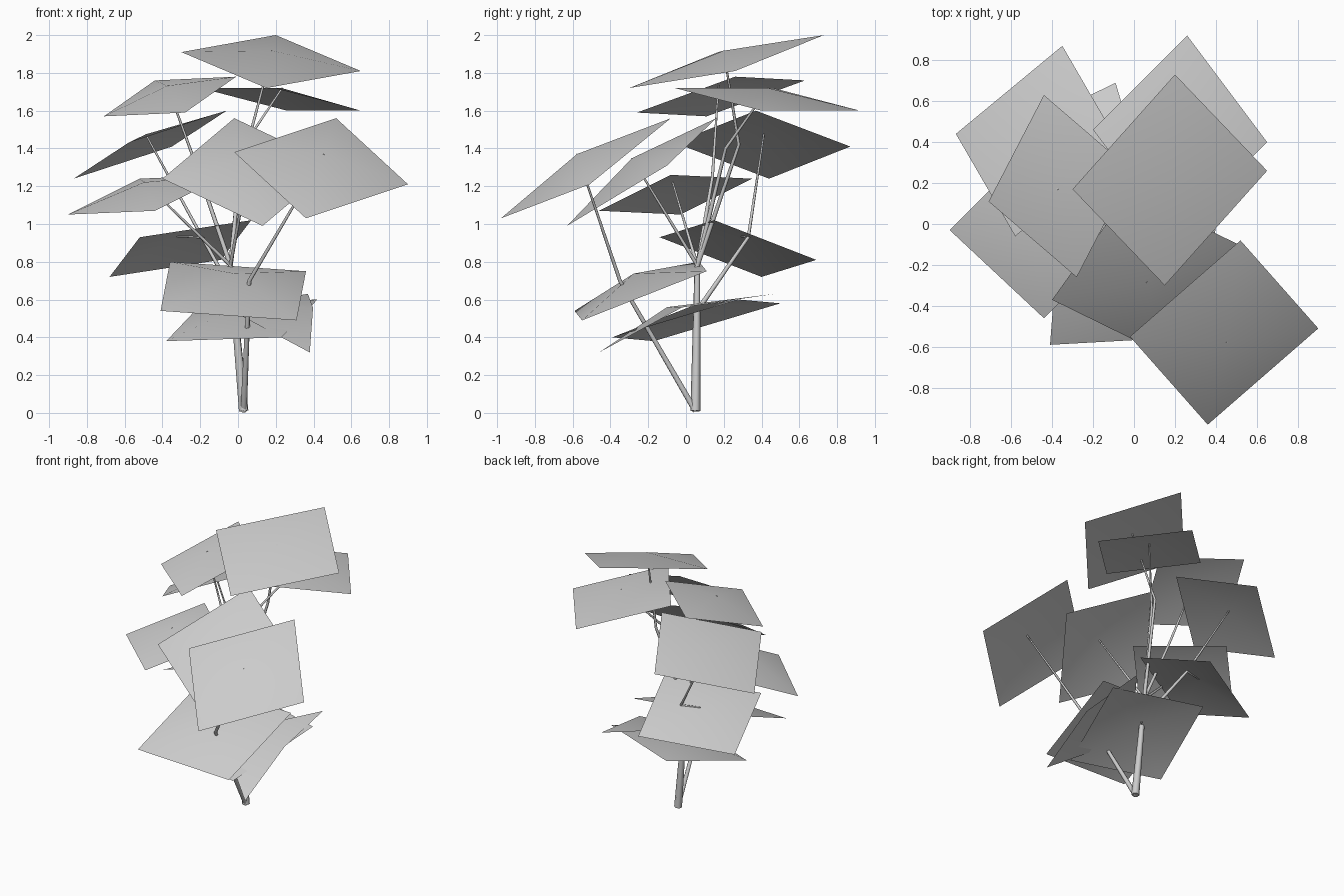
import bpy
import bmesh
from mathutils import Vector

cube = bpy.data.objects.get("Cube")
if cube:
    bpy.data.objects.remove(cube, do_unlink=True)


def make_material(name, colour):
    material = bpy.data.materials.new(name)
    material.use_nodes = True
    material.diffuse_color = colour
    material.node_tree.nodes["Principled BSDF"].inputs["Base Color"].default_value = colour
    return material


grey = make_material("plain grey", (0.6, 0.6, 0.6, 1))


def smooth_object(obj):
    obj.data.materials.append(grey)
    for polygon in obj.data.polygons:
        polygon.use_smooth = True


def leaf(name, first, second, third, bulge, half=False):
    """Parallelogram card from three corners, with its middle pushed upward.
    A half leaf keeps only the side of the diagonal that holds the second corner."""
    first, second, third = Vector(first), Vector(second), Vector(third)
    fourth = first + third - second
    normal = (second - first).cross(third - second).normalized()
    if normal.z < 0:
        normal.negate()
    middle = (first + third) / 2 + normal * bulge
    bm = bmesh.new()
    corners = [bm.verts.new(p) for p in (first, second, third, fourth)]
    centre = bm.verts.new(middle)
    for i in range(2 if half else 4):
        bm.faces.new((corners[i], corners[(i + 1) % 4], centre))
    bm.normal_update()
    for face in bm.faces:
        if face.normal.z < 0:
            face.normal_flip()
    mesh = bpy.data.meshes.new(name)
    bm.to_mesh(mesh)
    bm.free()
    obj = bpy.data.objects.new(name, mesh)
    bpy.context.collection.objects.link(obj)
    smooth_object(obj)
    return middle


def stem(name, points, thick, thin):
    """Tapered tube along a path."""
    curve = bpy.data.curves.new(name, "CURVE")
    curve.dimensions = "3D"
    curve.bevel_depth = 1
    curve.bevel_resolution = 1
    curve.use_fill_caps = True
    spline = curve.splines.new("POLY")
    spline.points.add(len(points) - 1)
    for i, (target, place) in enumerate(zip(spline.points, points)):
        target.co = (*place, 1)
        target.radius = thick + (thin - thick) * i / (len(points) - 1)
    obj = bpy.data.objects.new(name, curve)
    bpy.context.collection.objects.link(obj)
    bpy.ops.object.select_all(action="DESELECT")
    obj.select_set(True)
    bpy.context.view_layer.objects.active = obj
    bpy.ops.object.convert(target="MESH")
    smooth_object(bpy.context.object)


# Upper leaves
crown = leaf("crown_leaf", (-.3, .17, 1.91), (.2, .73, 2), (.65, .26, 1.81), .06)
back = leaf("back_leaf", (-.2, .46, 1.72), (.26, .92, 1.6), (.65, .4, 1.6), .06)
right_top = leaf("right_top_leaf", (-.71, .11, 1.57), (-.44, .63, 1.76), (-.01, .26, 1.78), .06)
right_back = leaf("right_back_leaf", (-.35, .87, 1.41), (-.87, .44, 1.24), (-.58, -.06, 1.43), .06)

# Middle leaves
right_side = leaf("right_side_leaf", (-.52, .35, 1.24), (-.9, -.03, 1.05), (-.44, -.46, 1.07), .07)
front = leaf("front_leaf", (-.02, .16, 1.56), (-.4, -.37, 1.24), (.13, -.63, .99), .09)
left_front = leaf("left_front_leaf", (-.02, -.55, 1.38), (.52, -.08, 1.56), (.9, -.51, 1.21), .09)

# Lower leaves
low_back = leaf("low_back_leaf", (-.68, .4, .72), (-.09, .69, .81), (.07, .15, 1.02), .07)
low_front = leaf("low_front_leaf", (-.36, .07, .8), (.36, .11, .75), (.31, -.55, .49), .1)
bottom = leaf("bottom_leaf", (-.38, -.17, .38), (.23, -.39, .4), (.42, .28, .6), .08)
leaf("bottom_half_leaf", (.38, -.46, .32), (-.07, -.1, .56), (.37, .47, .63), .09, half=True)

# Trunk and long stems
root = (.03, .05, .01)
fork = (-.04, .06, .78)
low_fork = (.01, .08, .57)
elbow = (-.19, .33, .93)
stem("trunk", (root, fork), .027, .015)
stem("front_long_stem", (root, (.06, -.35, .7), left_front), .017, .005)
stem("back_long_stem", (low_fork, elbow, right_back), .013, .005)
stem("low_back_stem", (elbow, low_back), .008, .005)

# Branches from the fork
stem("crown_stem", (fork, (.05, .28, 1.42), crown), .013, .005)
stem("back_stem", (fork, (.02, .21, 1.4), back), .013, .005)
stem("right_top_stem", (fork, (-.2, .14, 1.25), right_top), .013, .005)
stem("right_side_stem", (fork, right_side), .01, .005)
stem("front_stem", (fork, front), .01, .005)
